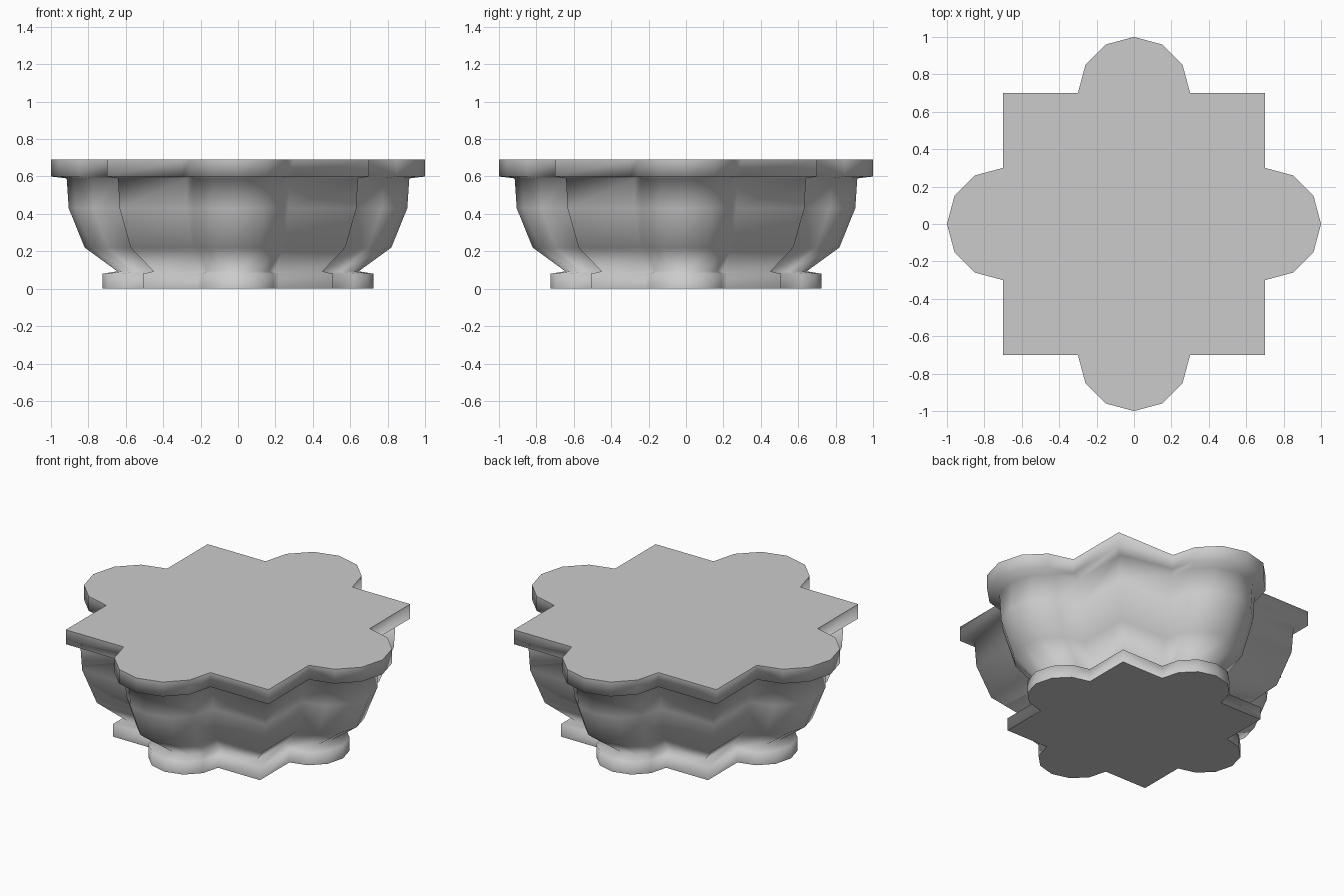
import bpy, bmesh
from math import sin, cos, radians

if "Cube" in bpy.data.objects:
    bpy.data.objects.remove(bpy.data.objects["Cube"])

# Plan outline: square with a six-sided half-round lobe on each side
outline = []
for side in range(4):
    a = radians(90 * side)
    pts = [(0.7 + 0.3 * cos(radians(t)), 0.3 * sin(radians(t))) for t in range(-90, 91, 30)]
    pts.append((0.7, 0.7))
    outline += [(x * cos(a) - y * sin(a), x * sin(a) + y * cos(a)) for x, y in pts]

# Vertical profile: (scale of outline, height) for foot, bowl and rim
profile = [(0.725, 0.0), (0.725, 0.08), (0.645, 0.093), (0.82, 0.22),
           (0.905, 0.43), (0.916, 0.59), (1.0, 0.60), (1.0, 0.69)]

bm = bmesh.new()
rings = [[bm.verts.new((x * s, y * s, z)) for x, y in outline] for s, z in profile]
n = len(outline)
for low, high in zip(rings, rings[1:]):
    for i in range(n):
        j = (i + 1) % n
        bm.faces.new((low[i], low[j], high[j], high[i])).smooth = True

# Flat bottom and top with crisp borders
for cap in (bm.faces.new(rings[0][::-1]), bm.faces.new(rings[-1])):
    for e in cap.edges:
        e.smooth = False

mesh = bpy.data.meshes.new("lobed_bowl")
bm.to_mesh(mesh)
bm.free()
bpy.context.collection.objects.link(bpy.data.objects.new("lobed_bowl", mesh))
